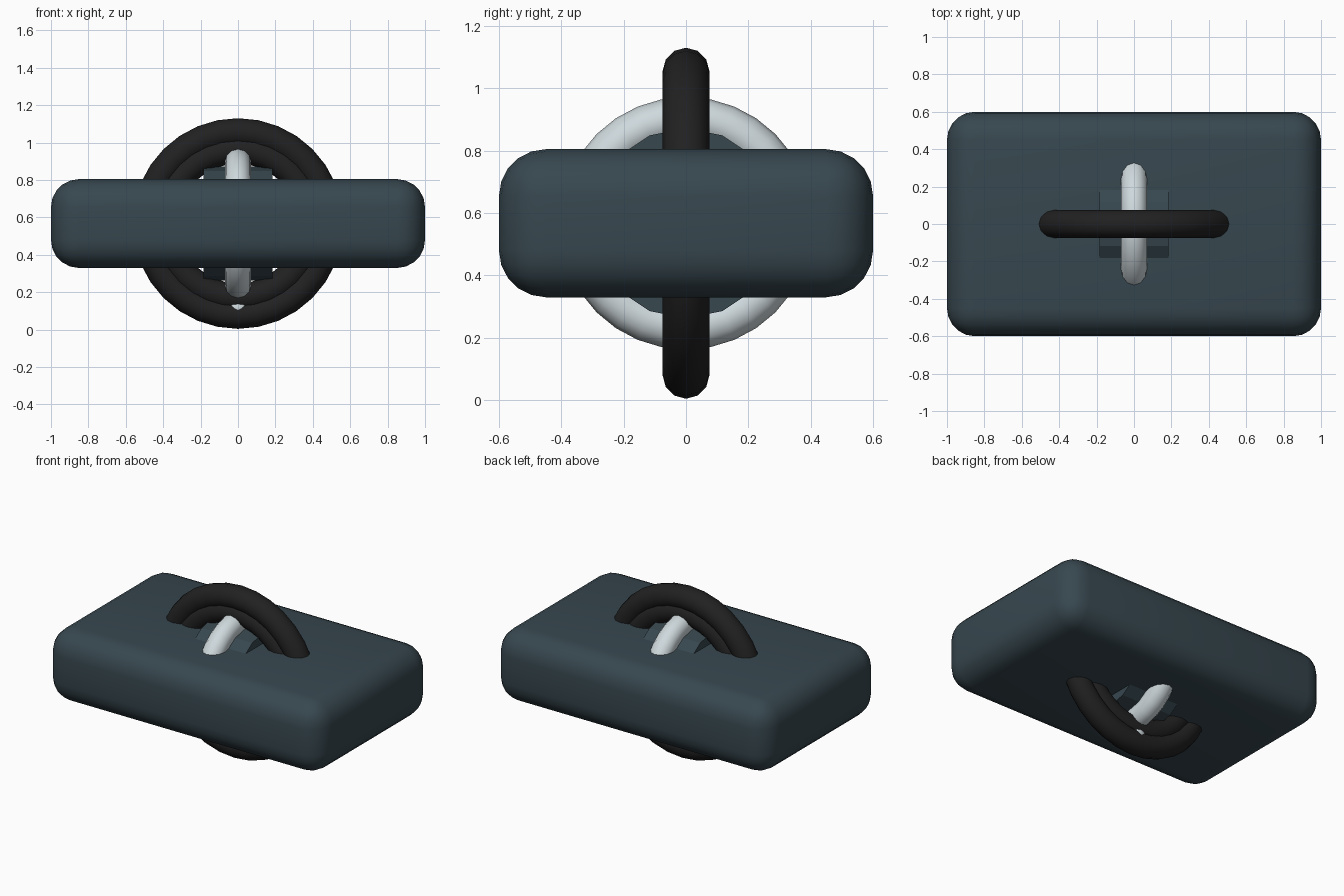
import bpy
from math import pi

if "Cube" in bpy.data.objects:
    bpy.data.objects.remove(bpy.data.objects["Cube"])

CZ = 0.567  # shared centre height


def mat(name, rgb):
    m = bpy.data.materials.new(name)
    m.diffuse_color = (*rgb, 1)
    m.use_nodes = True
    m.node_tree.nodes["Principled BSDF"].inputs["Base Color"].default_value = m.diffuse_color
    return m


slate = mat("slate", (0.038, 0.063, 0.078))
black = mat("black", (0.015, 0.015, 0.016))
pale = mat("pale", (0.62, 0.69, 0.72))


def finish(name, material, angle=pi / 6):
    ob = bpy.context.object
    ob.name = name
    ob.data.materials.append(material)
    bpy.ops.object.shade_smooth_by_angle(angle=angle)
    return ob


def ring(name, major, minor, rot, material):
    bpy.ops.mesh.primitive_torus_add(location=(0, 0, CZ), rotation=rot,
                                     major_radius=major, minor_radius=minor,
                                     major_segments=32, minor_segments=12)
    finish(name, material, pi / 4)


# Rounded slab body
bpy.ops.mesh.primitive_cube_add(size=1, location=(0, 0, CZ))
body = bpy.context.object
body.scale = (2, 1.2, 0.475)
bpy.ops.object.transform_apply(location=False, rotation=False, scale=True)
bev = body.modifiers.new("rounding", "BEVEL")
bev.width = 0.15
bev.segments = 5
bpy.ops.object.modifier_apply(modifier=bev.name)
finish("body", slate)

# Double black ring facing front, pale ring crossing it
ring("outer_ring", 0.488, 0.075, (pi / 2, 0, 0), black)
ring("inner_ring", 0.395, 0.075, (pi / 2, 0, 0), black)
ring("cross_ring", 0.335, 0.07, (0, pi / 2, 0), pale)

# Hub drum across the middle
bpy.ops.mesh.primitive_cylinder_add(vertices=16, radius=0.305, depth=0.37,
                                    location=(0, 0, CZ), rotation=(0, pi / 2, 0))
finish("hub", slate, pi / 9)

# Small pale bead set in the groove at the bottom
bpy.ops.mesh.primitive_uv_sphere_add(segments=16, ring_count=10, radius=0.07,
                                     location=(0, 0, 0.115))
finish("bead", pale)
